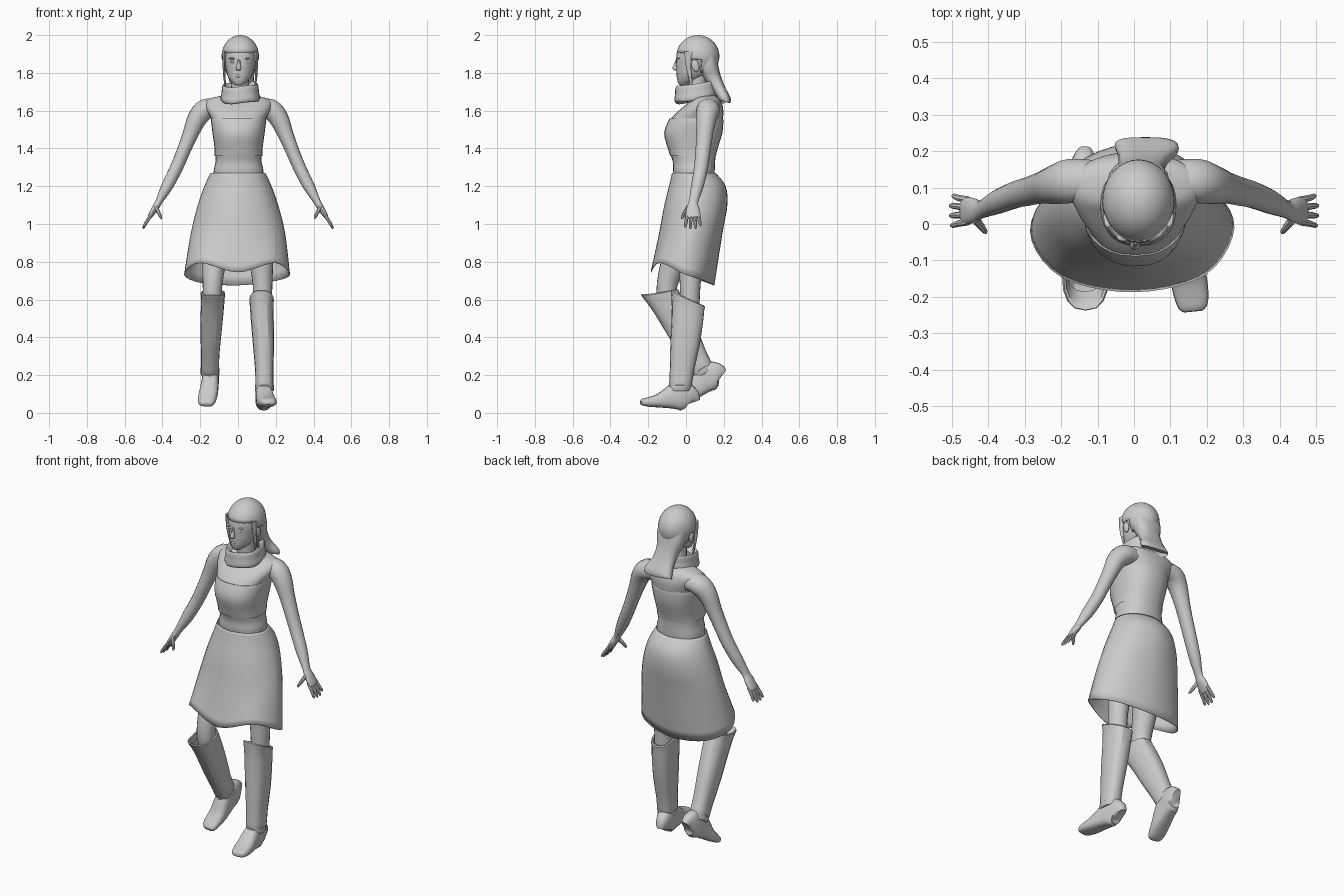
import bpy, bmesh, math
from mathutils import Vector, Matrix


def cat(p, i, t, closed=False):
    # Catmull-Rom point between p[i] and p[i+1]
    n = len(p)
    g = (lambda k: p[k % n]) if closed else (lambda k: p[max(0, min(n - 1, k))])
    a, b, c, d = g(i - 1), g(i), g(i + 1), g(i + 2)
    return [0.5 * (2 * q + (r - o) * t + (2 * o - 5 * q + 4 * r - s) * t * t
                   + (3 * q - o - 3 * r + s) * t ** 3) for o, q, r, s in zip(a, b, c, d)]


def refine(p, k, closed=False):
    m = len(p) if closed else len(p) - 1
    out = [cat(p, i, j / k, closed) for i in range(m) for j in range(k)]
    return out if closed else out + [list(p[-1])]


def finish(name, bm, angle=40, mirror=False):
    bmesh.ops.recalc_face_normals(bm, faces=bm.faces)
    me = bpy.data.meshes.new(name)
    bm.to_mesh(me)
    bm.free()
    ob = bpy.data.objects.new(name, me)
    bpy.context.collection.objects.link(ob)
    if mirror:
        ob.modifiers.new("mirror", 'MIRROR')
    bpy.ops.object.select_all(action='DESELECT')
    ob.select_set(True)
    bpy.context.view_layer.objects.active = ob
    bpy.ops.object.shade_smooth_by_angle(angle=math.radians(angle))
    return ob


def skin(name, rows, cap=True, **kw):
    # joins closed rows of points into a surface
    bm = bmesh.new()
    vs = [[bm.verts.new(p) for p in r] for r in rows]
    n = len(vs[0])
    for a, b in zip(vs, vs[1:]):
        for i in range(n):
            bm.faces.new((a[i], a[(i + 1) % n], b[(i + 1) % n], b[i]))
    if cap:
        bm.faces.new(vs[0])
        bm.faces.new(vs[-1])
    return finish(name, bm, **kw)


def loft(name, rings, n=20, k=3, e=2.0, flat=False, cap=True, warp=None, **kw):
    # rings: x, y, z, half width, half depth; e is the superellipse exponent
    rings = refine(rings, k)
    rows = []
    for i, r in enumerate(rings):
        c = Vector(r[:3])
        u, v = Vector((1, 0, 0)), Vector((0, 1, 0))
        if not flat:
            t = (Vector(rings[min(i + 1, len(rings) - 1)][:3]) - Vector(rings[max(i - 1, 0)][:3])).normalized()
            u = (u - t * t.x).normalized()
            v = t.cross(u)
        row = []
        for j in range(n):
            a = 2 * math.pi * j / n
            co, si = math.cos(a), math.sin(a)
            p = c + u * r[3] * math.copysign(abs(co) ** (2 / e), co) + v * r[4] * math.copysign(abs(si) ** (2 / e), si)
            row.append(warp(p) if warp else p)
        rows.append(row)
    return skin(name, rows, cap, **kw)


def blob(name, c, s, cut=None, rot=0, mirror=False, seg=16):
    bm = bmesh.new()
    bmesh.ops.create_uvsphere(bm, u_segments=seg, v_segments=seg // 2 + 2, radius=1)
    bm.transform(Matrix.Translation(c) @ Matrix.Rotation(rot, 4, 'X') @ Matrix.Diagonal((*s, 1)))
    if cut:
        bmesh.ops.delete(bm, geom=[f for f in bm.faces if cut(f.calc_center_median())], context='FACES')
    return finish(name, bm, mirror=mirror)


# torso, with shoulders closing at the neck
loft("torso", [(0, .045, 1.2, .13, .10), (.003, .042, 1.28, .132, .11), (.003, .042, 1.33, .122, .112),
               (.003, .035, 1.40, .122, .128), (.003, .038, 1.48, .133, .150), (.003, .055, 1.55, .142, .140),
               (.003, .08, 1.60, .168, .118), (.003, .10, 1.64, .178, .09), (.003, .105, 1.665, .15, .07),
               (.005, .10, 1.68, .09, .055), (.01, .08, 1.70, .05, .05)], n=28, e=2.3, flat=True)
loft("chest_band", [(.003, .037, 1.36, .127, .121), (.003, .036, 1.40, .127, .132), (.003, .038, 1.48, .138, .154),
                    (.003, .053, 1.55, .146, .145), (.003, .054, 1.557, .140, .138)], n=28, e=2.3, flat=True, cap=False)

# skirt: elliptical rings that blend to a wavy hem, one control point per 45 degrees
hem = [(.275, -.01, .735), (.205, .095, .70), (0, .15, .675), (-.205, .11, .69),
       (-.285, -.02, .735), (-.2, -.145, .795), (0, -.187, .745), (.195, -.14, .795)]
cols = []
for i, h in enumerate(hem):
    a = i * math.pi / 4
    cols.append([(rx * math.cos(a), cy + ry * math.sin(a), z) for z, cy, rx, ry in
                 ((1.27, .042, .146, .116), (1.2, .06, .178, .15), (1.1, .052, .213, .167), (.95, .025, .25, .168))] + [h])
rows = [refine(r, 5, True) for r in zip(*[refine(c, 4) for c in cols])]
sk = skin("skirt", rows, cap=False)
sol = sk.modifiers.new("cloth", 'SOLIDIFY')
sol.thickness = .004

# legs, the left one stepping with a bent knee
loft("right_leg", [(.1, .04, 1.12, .085, .095), (.12, .03, .85, .068, .072), (.13, .022, .68, .052, .055), (.13, .02, .5, .048, .05)])
loft("left_leg", [(-.1, .03, 1.12, .085, .095), (-.122, -.05, .85, .068, .072), (-.135, -.1, .68, .052, .055),
                  (-.135, -.09, .58, .05, .052), (-.14, -.03, .46, .045, .05)])

# boots: the left is the right one mirrored and pivoted about the heel
step = (Matrix.Translation((-.008, .21, .155)) @ Matrix.Rotation(math.radians(34), 4, 'X')
        @ Matrix.Translation((0, -.03, -.01)) @ Matrix.Diagonal((-1, 1, 1, 1)))
for side, m in (("right", Matrix.Identity(4)), ("left", step)):
    def slant(p, m=m):
        t = max(0, (p.z - .48) / .12)
        peak = max(0, -p.y - .02) * .15
        return m @ Vector((p.x, p.y, p.z + t * (peak - (p.y - .01) * .42)))
    loft(side + "_shin_boot", [(.14, -.03, .13, .040, .052), (.14, -.03, .14, .048, .060), (.139, -.022, .22, .048, .064),
                               (.135, -.005, .36, .056, .078), (.128, .008, .50, .061, .084), (.125, .01, .565, .062, .086),
                               (.125, .01, .60, .065, .090), (.125, .01, .602, .055, .078), (.126, .01, .56, .052, .07)],
         n=16, k=2, e=2.5, flat=True, cap=False, warp=slant, angle=30)
    loft(side + "_foot", [(.127, .035, .055, .022, .04), (.128, .025, .07, .036, .062), (.135, -.02, .09, .043, .078),
                          (.14, -.08, .082, .046, .062), (.148, -.14, .065, .050, .038), (.158, -.20, .058, .047, .025),
                          (.161, -.23, .057, .038, .018), (.162, -.24, .057, .025, .010)],
         n=20, k=2, e=2.8, warp=lambda p, m=m: m @ p)
    loft(side + "_ankle_band", [(.14, -.032, .115, .047, .058), (.14, -.032, .12, .051, .063),
                                (.14, -.031, .145, .051, .063), (.14, -.031, .15, .046, .056)],
         n=16, k=1, flat=True, warp=lambda p, m=m: m @ p)

# arms and hands, mirrored
loft("arms", [(.10, .12, 1.615, .045, .055), (.17, .118, 1.607, .056, .062), (.215, .108, 1.56, .052, .054),
              (.25, .10, 1.48, .042, .044), (.287, .09, 1.39, .036, .040), (.325, .08, 1.30, .034, .037),
              (.375, .06, 1.20, .031, .033), (.418, .04, 1.12, .019, .025), (.438, .037, 1.085, .018, .034),
              (.466, .036, 1.04, .012, .038), (.47, .036, 1.033, .006, .03)], n=16, mirror=True)
for i in range(4):
    y, tip = .006 + .02 * i, -.004 + .027 * i
    d = (.006, 0, 0, .014)[i]
    loft("fingers_%d" % (i + 1), [(.455, y, 1.055, .009, .010), (.482, (y + tip) / 2, 1.015, .009, .009),
                                  (.50 - d / 2, tip, .982 + d, .007, .007), (.504 - d / 2, tip, .975 + d, .003, .003)],
         n=8, k=2, mirror=True)
loft("thumbs", [(.435, .015, 1.09, .012, .014), (.42, -.005, 1.06, .010, .011), (.408, -.02, 1.035, .007, .008),
                (.406, -.024, 1.028, .003, .003)], n=8, k=2, mirror=True)

# head and neck
loft("neck", [(.01, .075, 1.64, .055, .055), (.01, .06, 1.72, .046, .048), (.012, .06, 1.80, .048, .05)], flat=True)
loft("head", [(.005, -.012, 1.734, .018, .02), (.006, -.003, 1.745, .034, .038), (.008, .018, 1.77, .056, .066),
              (.011, .035, 1.80, .070, .085), (.012, .046, 1.84, .079, .098), (.012, .052, 1.88, .086, .104),
              (.012, .058, 1.92, .084, .102), (.012, .062, 1.96, .062, .075), (.012, .062, 1.98, .025, .03)], n=24, flat=True)
loft("nose", [(.005, -.045, 1.872, .008, .010), (.004, -.054, 1.845, .009, .011), (.003, -.058, 1.823, .014, .014),
              (.003, -.052, 1.812, .010, .008)], n=10, flat=True)
blob("lips", (.005, -.040, 1.783), (.021, .012, .009), seg=12)
blob("chin", (.005, -.025, 1.752), (.022, .018, .016), seg=12)
for s, nm in ((1, "right"), (-1, "left")):
    cx = .011 + s * .035
    blob(nm + "_eye", (cx - .004, -.034, 1.858), (.013, .012, .007), seg=12)
    blob(nm + "_brow", (cx - .004, -.036, 1.876), (.020, .012, .005), seg=12)
    blob(nm + "_ear", (.012 + s * .084, .05, 1.838), (.010, .020, .034), rot=.25, seg=12)
    # lock of hair in front of each ear
    x = .012 + s * .084
    loft(nm + "_hair_lock", [(x, .02, 1.91, .012, .03), (x + s * .003, .012, 1.85, .007, .015),
                             (x, .022, 1.78, .006, .010), (x - s * .008, .035, 1.70, .003, .005)], n=8)

# hair cap and long tail at the back
cap = blob("hair_cap", (.012, .063, 1.888), (.099, .114, .112), seg=32,
           cut=lambda p: (p.y < .03 and p.z < 1.90) or (p.y < .075 and p.z < 1.865) or p.z < 1.80)
t = cap.modifiers.new("hair_thickness", 'SOLIDIFY')
t.thickness = .01
loft("hair_tail", [(.012, .10, 1.89, .085, .06), (.013, .12, 1.83, .083, .052), (.018, .145, 1.77, .066, .042),
                   (.025, .178, 1.71, .068, .033), (.034, .207, 1.66, .088, .030), (.035, .210, 1.652, .086, .027)], e=2.6)

# loose collar scarf: a closed band that rises toward the back
loft("scarf", [(.012, .055, 1.665, .07, .07), (.012, .05, 1.652, .092, .098), (.012, .05, 1.668, .104, .111),
               (.012, .05, 1.70, .099, .108), (.012, .05, 1.733, .096, .106), (.012, .05, 1.74, .086, .096),
               (.012, .055, 1.715, .068, .074)], n=28, e=2.3, flat=True, cap=False,
     warp=lambda p: p + Vector((0, 0, (p.y - .05) * .15 + .006 * math.sin(p.x * 30))))
